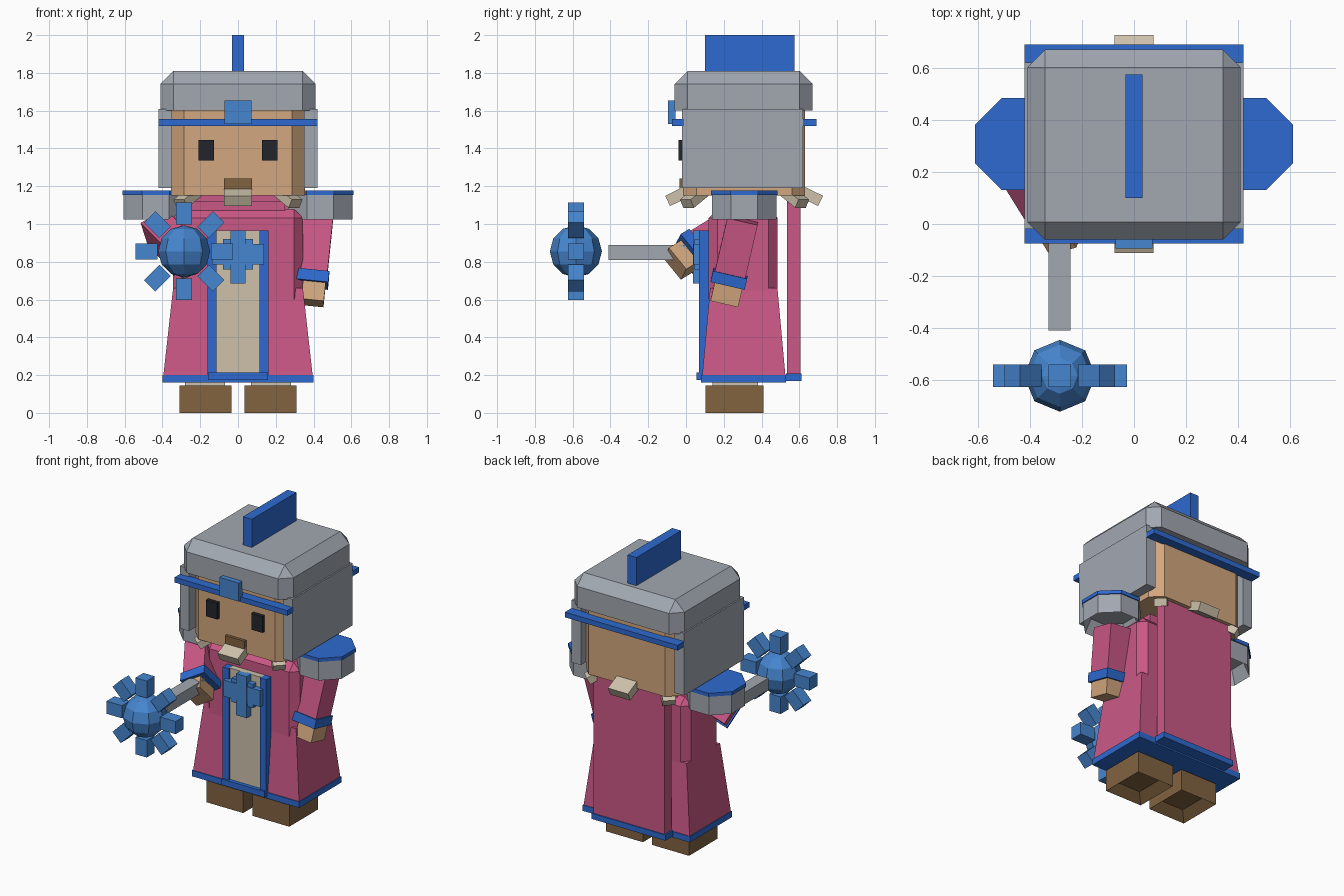
import bpy, bmesh, math
from mathutils import Vector, Matrix

cube = bpy.data.objects.get("Cube")
if cube:
    bpy.data.objects.remove(cube, do_unlink=True)


def material(name, r, g, b):
    linear = [(c / 255 / 12.92 if c < 11 else ((c / 255 + 0.055) / 1.055) ** 2.4) for c in (r, g, b)]
    m = bpy.data.materials.new(name)
    m.use_nodes = True
    m.diffuse_color = (*linear, 1)
    m.node_tree.nodes["Principled BSDF"].inputs["Base Color"].default_value = (*linear, 1)
    return m


BLUE = material("royal blue", 46, 106, 208)
SKY = material("light blue", 70, 134, 208)
GREY = material("steel grey", 162, 168, 177)
PINK = material("robe pink", 203, 88, 134)
SKIN = material("skin", 210, 167, 126)
CREAM = material("cream", 205, 193, 170)
BROWN = material("brown", 130, 99, 64)
BLACK = material("eye black", 34, 37, 44)


def finish(name, bm, mat, matrix=None):
    if matrix:
        bm.transform(matrix)
    bmesh.ops.recalc_face_normals(bm, faces=bm.faces)
    mesh = bpy.data.meshes.new(name)
    bm.to_mesh(mesh)
    bm.free()
    mesh.materials.append(mat)
    ob = bpy.data.objects.new(name, mesh)
    bpy.context.collection.objects.link(ob)
    return ob


def unit_box(size):
    bm = bmesh.new()
    bmesh.ops.create_cube(bm, size=1)
    bmesh.ops.scale(bm, vec=size, verts=bm.verts)
    return bm


def bevel(bm, width, rule):
    edges = [e for e in bm.edges if rule(e)]
    bmesh.ops.bevel(bm, geom=edges, offset=width, segments=1, affect='EDGES')


def upright(e):
    return abs(e.verts[0].co.z - e.verts[1].co.z) > 0.01


def not_bottom(e):
    return max(v.co.z for v in e.verts) > 0


def box(name, mat, x, y, z, width=0, rule=not_bottom):
    """Box from (low, high) ranges, with optional chamfers."""
    lo, hi = Vector((x[0], y[0], z[0])), Vector((x[1], y[1], z[1]))
    bm = unit_box(hi - lo)
    if width:
        bevel(bm, width, rule)
    return finish(name, bm, mat, Matrix.Translation((lo + hi) / 2))


def tilted(name, mat, centre, size, rotation):
    return finish(name, unit_box(size), mat, Matrix.Translation(centre) @ rotation.to_4x4())


def arm(side, shoulder, wrist, hand):
    """Sleeve, cuff and hand along one axis."""
    a, b = Vector(shoulder), Vector(wrist)
    axis = (a - b).normalized()
    rot = Vector((0, 0, 1)).rotation_difference(axis).to_matrix()
    tilted(side + "_sleeve", PINK, (a + b) / 2, (0.155, 0.165, (a - b).length), rot)
    tilted(side + "_cuff", BLUE, b, (0.175, 0.185, 0.06), rot)
    tilted(side + "_hand", SKIN, hand, (0.12, 0.15, 0.13), rot)


def octagon(bm, radius, depth):
    bmesh.ops.create_cone(bm, cap_ends=True, segments=8, radius1=radius, radius2=radius, depth=depth)
    bmesh.ops.rotate(bm, verts=bm.verts, matrix=Matrix.Rotation(math.pi / 8, 3, 'Z'))


# Helmet
box("helmet_dome", GREY, (-.41, .41), (-.06, .67), (1.6, 1.81), .068)
box("helmet_crest", BLUE, (-.033, .033), (.1, .575), (1.78, 2))
box("front_band", BLUE, (-.42, .42), (-.075, -.01), (1.52, 1.555))
box("back_band", BLUE, (-.42, .42), (.62, .69), (1.52, 1.555))
box("helmet_gem", SKY, (-.072, .072), (-.095, -.055), (1.53, 1.655))

# Head and face
box("head", SKIN, (-.355, .355), (-.015, .63), (1.15, 1.62), .07, upright)
box("mouth", BROWN, (-.073, .073), (-.035, 0), (1.15, 1.24))

# Collar tufts front and back
for label, y, turn in (("front", -.03, 1), ("back", .645, -1)):
    tilted(label + "_collar_tuft", CREAM, (0, y, 1.155), (.15, .15, .06),
           Matrix.Rotation(math.radians(26 * turn), 3, 'X'))

# Robe
box("torso", PINK, (-.345, .345), (.12, .485), (.6, 1.08), .048)
box("neck", PINK, (-.25, .25), (.16, .45), (1.05, 1.12))
bm = unit_box((.79, .44, .46))
for v in bm.verts:
    if v.co.z > 0:
        v.co.x *= .87
        v.co.y *= .81
finish("skirt", bm, PINK, Matrix.Translation((0, .306, .43)))
box("skirt_hem", BLUE, (-.4, .4), (.08, .53), (.16, .2))
box("cape", PINK, (-.265, .265), (.535, .605), (.2, 1.15))
box("cape_hem", BLUE, (-.275, .275), (.53, .612), (.17, .208))

# Tabard with cross
box("tabard", CREAM, (-.12, .12), (.08, .14), (.2, .965))
box("tabard_hem", BLUE, (-.16, .16), (.055, .11), (.175, .215))
box("cross_upright", SKY, (-.04, .04), (.036, .09), (.685, .965))
box("cross_bar", SKY, (-.137, .137), (.04, .09), (.785, .895))
box("cross_centre", SKY, (-.08, .08), (.046, .09), (.76, .92))

# Mirrored parts
for side, s in (("left", 1), ("right", -1)):
    def span(a, b):
        return sorted((a * s, b * s))

    box(side + "_cheek_guard", GREY, span(.35, .42), (-.02, .62), (1.19, 1.61))
    box(side + "_eye", BLACK, span(.127, .21), (-.04, 0), (1.335, 1.445))
    box(side + "_tabard_trim", BLUE, span(.115, .162), (.068, .14), (.2, .965))
    box(side + "_leg", CREAM, span(.07, .28), (.14, .38), (.12, .18))
    for label, y, turn in (("front", .045, -1), ("back", .575, 1)):
        angle = Matrix.Rotation(turn * s * math.pi / 4, 3, 'Z')
        tilted(side + "_" + label + "_corner_tuft", CREAM, (s * .265, y, 1.14), (.13, .08, .05),
               angle @ Matrix.Rotation(math.radians(30 * s), 3, 'Y'))

    # Foot with a hollow sole
    bm = unit_box((.275, .305, .145))
    sole = min(bm.faces, key=lambda f: f.calc_center_median().z)
    bmesh.ops.inset_region(bm, faces=[sole], thickness=.08)
    bmesh.ops.translate(bm, verts=sole.verts, vec=(0, 0, .05))
    finish(side + "_foot", bm, BROWN, Matrix.Translation((s * .172, .257, .0725)))

    # Shoulder guard, hollow underneath, with a thin lid
    bm = bmesh.new()
    octagon(bm, .184, .13)
    under = min(bm.faces, key=lambda f: f.calc_center_median().z)
    bmesh.ops.inset_region(bm, faces=[under], thickness=.04)
    bmesh.ops.translate(bm, verts=under.verts, vec=(0, 0, .09))
    finish(side + "_shoulder_guard", bm, GREY, Matrix.Translation((s * .435, .308, 1.09)))
    bm = bmesh.new()
    octagon(bm, .191, .024)
    finish(side + "_shoulder_lid", bm, BLUE, Matrix.Translation((s * .435, .308, 1.165)))

# Arms
arm("left", (.425, .3, 1.02), (.393, .228, .71), (.4, .218, .645))
arm("right", (-.43, .24, .98), (-.3, .03, .85), (-.285, -.01, .82))

# Mace
box("mace_handle", GREY, (-.328, -.243), (-.41, 0), (.81, .89))
hub = Vector((-.285, -.583, .855))
bm = bmesh.new()
bmesh.ops.create_uvsphere(bm, u_segments=8, v_segments=6, radius=.138)
finish("mace_head", bm, SKY, Matrix.Translation(hub))
for i in range(8):
    rot = Matrix.Rotation(i * math.pi / 4, 3, 'Y')
    tilted("mace_stud", SKY, hub + rot @ Vector((0, 0, .2)), (.085, .085, .115), rot)
